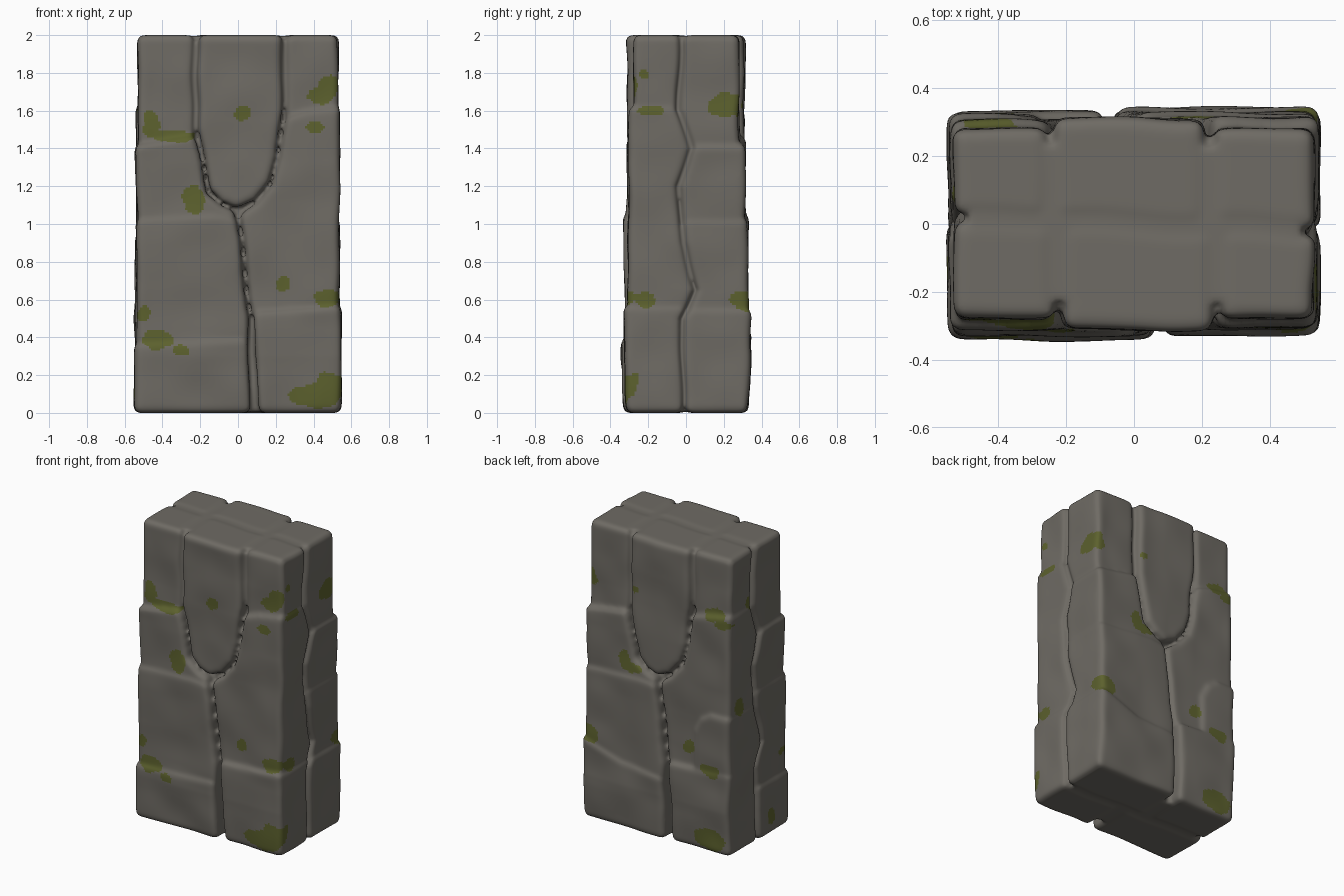
import bpy, bmesh, math
from mathutils import Matrix, Vector, noise

cube = bpy.data.objects.get("Cube")
if cube:
    bpy.data.objects.remove(cube, do_unlink=True)


def make_material(name, rgb):
    mat = bpy.data.materials.new(name)
    mat.use_nodes = True
    mat.diffuse_color = (*rgb, 1)
    shader = mat.node_tree.nodes["Principled BSDF"]
    shader.inputs["Base Color"].default_value = (*rgb, 1)
    shader.inputs["Roughness"].default_value = 0.9
    return mat


STONE = make_material("warm grey stone", (0.158, 0.147, 0.128))
MOSS = make_material("olive moss", (0.108, 0.12, 0.027))

# Moss patches: x, z, half width, half height, and y for those on the side
FRONT_MOSS = [
    (-.46, 1.52, .045, .08), (-.36, 1.465, .13, .03), (.44, 1.68, .09, .045),
    (.48, 1.73, .05, .06), (.41, 1.51, .05, .03), (.02, 1.59, .045, .04),
    (-.235, 1.14, .06, .08), (.235, .68, .035, .045), (.47, .6, .07, .05),
    (-.5, .52, .035, .045), (-.42, .39, .085, .06), (-.3, .33, .05, .03),
    (.42, .09, .14, .06), (.49, .14, .07, .08), (.53, 1.79, .025, .025, -.22),
    (.53, 1.6, .07, .025, -.18), (.53, .6, .06, .045, -.21), (-.54, .12, .04, .06, -.13),
]
BACK_MOSS = [
    (-.52, 1.62, .05, .06), (-.53, 1.62, .07, .08, -.2), (.42, 1.61, .07, .05),
    (.48, 1.56, .06, .03), (-.24, 1.15, .045, .07), (-.17, 1.1, .07, .03),
    (.235, .67, .04, .05), (.41, .56, .07, .045), (-.5, .58, .06, .06),
    (.4, .09, .11, .07), (.53, .98, .045, .06, -.2), (.53, 1.64, .04, .05, -.07),
    (-.17, 1.63, .025, .02),
]
# Course of the side seam: z, y
SEAM = [(0, -.01), (.5, -.02), (.65, .05), (.9, -.01), (1.2, -.04),
        (1.4, .025), (1.6, -.045), (2, -.02)]

# Stones of one half: outline in x, z and distance of the face from the middle
BLOCKS = {
    "keystone": (.31, [(-.21, 2), (.235, 2), (.23, 1.6), (.2, 1.35), (.16, 1.22),
                       (.09, 1.13), (0, 1.085), (-.08, 1.12), (-.14, 1.18),
                       (-.175, 1.33), (-.21, 1.5)]),
    "top left": (.282, [(-.53, 2), (-.235, 2), (-.235, 1.4), (-.53, 1.38)]),
    "upper left": (.314, [(-.547, 1.42), (-.235, 1.47), (-.2, 1.33), (-.165, 1.16),
                          (-.08, 1.095), (-.01, 1.065), (-.01, .98), (-.53, .98)]),
    "middle left": (.328, [(-.54, 1.03), (-.13, 1.055), (-.008, 1.04), (.022, .75),
                           (.055, .5), (.05, .3), (-.535, .3)]),
    "lower left": (.343, [(-.548, .37), (.05, .4), (.065, 0), (-.548, 0)]),
    "top right": (.278, [(.255, 2), (.53, 2), (.53, 1.55), (.255, 1.53)]),
    "middle right": (.305, [(.255, 1.57), (.36, 1.6), (.54, 1.63), (.535, .5),
                            (.08, .5), (.047, .75), (.014, 1.05), (.1, 1.11),
                            (.18, 1.205), (.22, 1.35)]),
    "lower right": (.33, [(.085, .54), (.545, .57), (.545, 0), (.11, 0)]),
}
# The back has a higher step on one side and a further arched stone
BACK_BLOCKS = {
    **BLOCKS,
    "lower left": (.343, [(-.548, .56), (-.25, .46), (.05, .43), (.065, 0), (-.548, 0)]),
    "arched right": (.322, [(.27, .5), (.27, .8), (.32, .9), (.4, .95),
                            (.543, .95), (.543, .5)]),
}


def seam_y(z):
    for (z0, y0), (z1, y1) in zip(SEAM, SEAM[1:]):
        if z <= z1:
            return y0 + (y1 - y0) * max(0, z - z0) / (z1 - z0)
    return SEAM[-1][1]


def is_mossy(p, patches):
    ragged = 1 + 0.8 * noise.noise(p * 14)
    for x, z, w, h, *side_y in patches:
        y, d = (side_y[0], w) if side_y else (-.31, .14)
        if ((p.x - x) / w) ** 2 + ((p.y - y) / d) ** 2 + ((p.z - z) / h) ** 2 < ragged:
            return True
    return False


def add_stone(bm, depth, outline, side):
    # Extruded outline with worn corners; side is 1 for the front, -1 for the back
    face = bm.faces.new([bm.verts.new((side * x, -side * depth, z)) for x, z in outline])
    grown = bmesh.ops.extrude_face_region(bm, geom=[face])["geom"]
    faces = {face}
    for part in grown:
        if isinstance(part, bmesh.types.BMVert):
            part.co.y = -side * .008
            faces.update(part.link_faces)
    bmesh.ops.recalc_face_normals(bm, faces=list(faces))
    corners = {e for f in faces for e in f.edges if e.calc_face_angle(0) > .75}
    bmesh.ops.bevel(bm, geom=list(corners), offset=.032, segments=3, profile=.5,
                    affect='EDGES', clamp_overlap=True)


# All stones around a solid core that closes the cracks
bm = bmesh.new()
for side, blocks in ((1, BLOCKS), (-1, BACK_BLOCKS)):
    for depth, outline in blocks.values():
        add_stone(bm, depth, outline, side)
bmesh.ops.create_cube(bm, size=1, matrix=Matrix.Translation((0, 0, 1))
                      @ Matrix.Diagonal((.97, .455, 1.99, 1)))
mesh = bpy.data.meshes.new("stone_pillar")
bm.to_mesh(mesh)
bm.free()
pillar = bpy.data.objects.new("stone_pillar", mesh)
bpy.context.collection.objects.link(pillar)

# Fuse the stones into one weathered surface
remesh = pillar.modifiers.new("Fuse", 'REMESH')
remesh.mode = 'VOXEL'
remesh.voxel_size = .012
soften = pillar.modifiers.new("Soften", 'SMOOTH')
soften.factor = .5
soften.iterations = 4
bpy.ops.object.select_all(action='DESELECT')
bpy.context.view_layer.objects.active = pillar
pillar.select_set(True)
bpy.ops.object.convert(target='MESH')
mesh = pillar.data

# Wavy side seam, foot drawn in slightly, uneven surface
for v in mesh.vertices:
    p = v.co.copy()
    v.co.y *= 1 - .18 * max(0, .3 - p.z)
    reach = max(-1, min(1, p.x * 2.2))
    v.co.y += reach * seam_y(p.z) * max(0, 1 - abs(p.y) / .3)
    v.co.y += .011 * noise.noise(p * 4.5)
    v.co.x += .009 * noise.noise(p * 5 + Vector((7, 3, 1)))

# Moss by position
mesh.materials.clear()
mesh.materials.append(STONE)
mesh.materials.append(MOSS)
half_turn = Matrix.Rotation(math.pi, 3, 'Z')
for f in mesh.polygons:
    if f.center.y < 0:
        f.material_index = int(is_mossy(f.center, FRONT_MOSS))
    else:
        f.material_index = int(is_mossy(half_turn @ f.center, BACK_MOSS))
mesh.shade_smooth()
